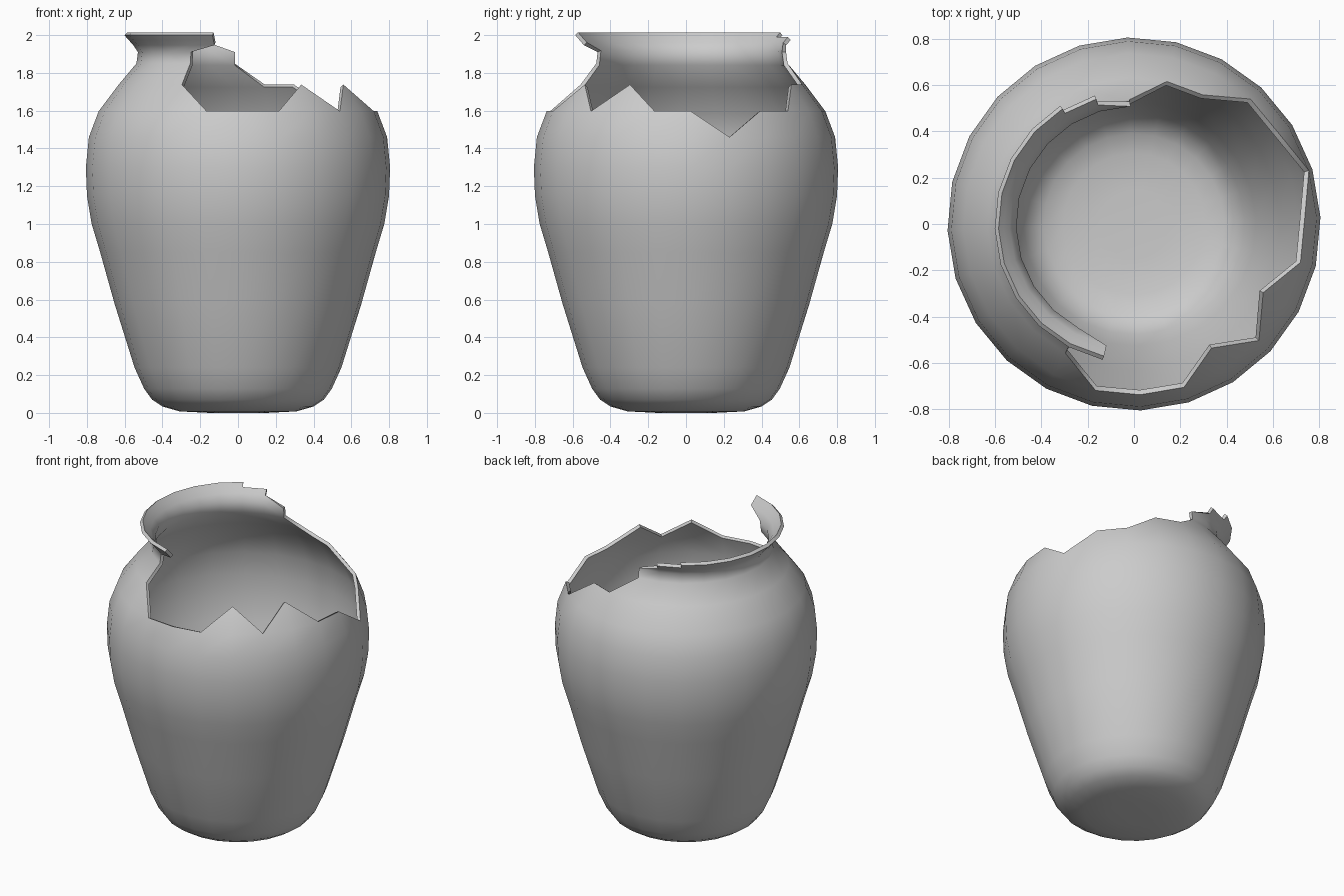
import bpy, bmesh
from math import cos, sin, radians

if "Cube" in bpy.data.objects:
    bpy.data.objects.remove(bpy.data.objects["Cube"])

SIDES, OFFSET = 24, 2.0

# Outer profile (radius, height), bottom to rim
profile = [(.15, 0), (.31, .008), (.40, .034), (.455, .07), (.497, .128),
           (.548, .24), (.653, .575), (.73, .85), (.775, 1.0), (.80, 1.15),
           (.806, 1.3), (.79, 1.46), (.738, 1.597), (.632, 1.738),
           (.538, 1.85), (.53, 1.91), (.555, 1.947), (.58, 1.975), (.602, 2.0)]

# Highest surviving ring in each column: this is the jagged break
tops = [12, 11, 12, 12, 13, 13, 15, 17] + [18] * 9 + [12, 12, 12, 13, 12, 13, 12]

bm = bmesh.new()
grid = []
for k in range(SIDES):
    a = radians(OFFSET + k * 360 / SIDES)
    grid.append([bm.verts.new((r * cos(a), r * sin(a), z)) for r, z in profile])


def face(*points):
    bm.faces.new([grid[k % SIDES][r] for k, r in points])


# Wall strips, each finished with a triangular chip where the break steps
for k in range(SIDES):
    a, b = tops[k], tops[(k + 1) % SIDES]
    low = min(a, b)
    for r in range(low):
        face((k, r), (k + 1, r), (k + 1, r + 1), (k, r + 1))
    if a > b:
        face((k, low), (k + 1, low), (k, low + 1))
    elif b > a and k != 7:
        face((k, low), (k + 1, low), (k + 1, low + 1))

# Overhanging shard at the front end of the rim
face((16, 15), (17, 16), (16, 16))
for r in (16, 17):
    face((16, r), (17, r), (17, r + 1), (16, r + 1))

# Base
bm.faces.new([grid[k][0] for k in reversed(range(SIDES))])
bmesh.ops.delete(bm, geom=[v for v in bm.verts if not v.link_faces], context='VERTS')

mesh = bpy.data.meshes.new("broken_vase")
bm.to_mesh(mesh)
bm.free()
vase = bpy.data.objects.new("broken_vase", mesh)
bpy.context.collection.objects.link(vase)
bpy.context.view_layer.objects.active = vase
vase.select_set(True)

# Wall thickness
solid = vase.modifiers.new("wall", 'SOLIDIFY')
solid.thickness = .022
solid.offset = -1
bpy.ops.object.modifier_apply(modifier=solid.name)
bpy.ops.object.shade_smooth_by_angle(angle=radians(60))
